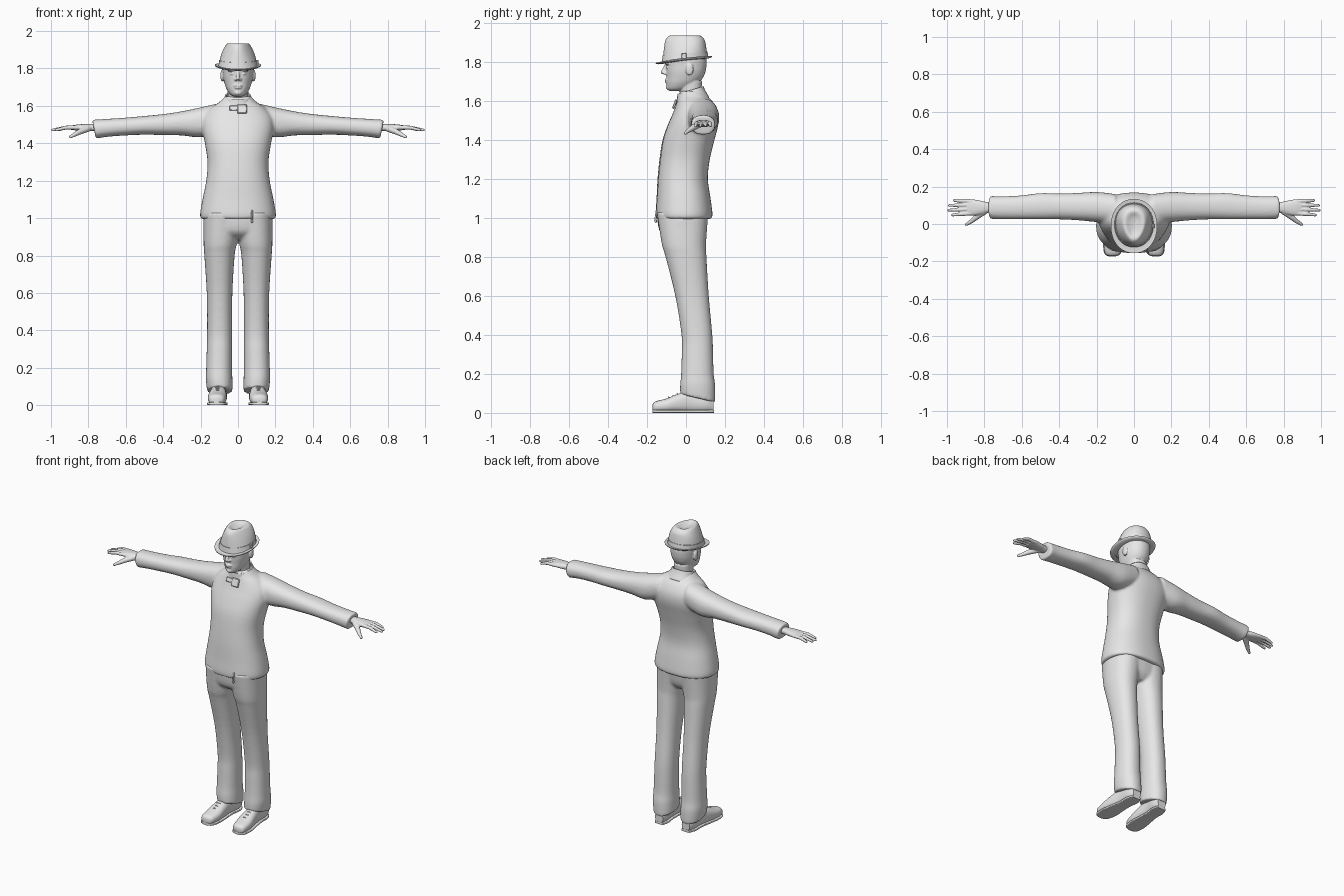
import bpy, bmesh, math
from mathutils import Vector, Matrix

if "Cube" in bpy.data.objects:
    bpy.data.objects.remove(bpy.data.objects["Cube"])

grey = bpy.data.materials.new("plain grey")
grey.diffuse_color = (0.8, 0.8, 0.8, 1)
grey.use_nodes = True
grey.node_tree.nodes["Principled BSDF"].inputs["Base Color"].default_value = grey.diffuse_color


def smooth_rows(rows, k=4):
    """Catmull-Rom interpolation between cross-section rows."""
    out = []
    for i in range(len(rows) - 1):
        p0, p1, p2 = rows[max(i - 1, 0)], rows[i], rows[i + 1]
        p3 = rows[min(i + 2, len(rows) - 1)]
        for j in range(k):
            t = j / k
            out.append([0.5 * (2 * b + (c - a) * t + (2 * a - 5 * b + 4 * c - d) * t * t
                               + (3 * b - a - 3 * c + d) * t ** 3)
                        for a, b, c, d in zip(p0, p1, p2, p3)])
    return out + [list(rows[-1])]


def skin(bm, rings, caps=True, closed=False):
    vs = [[bm.verts.new(p) for p in r] for r in rings]
    n = len(vs[0])
    pairs = list(zip(vs, vs[1:])) + ([(vs[-1], vs[0])] if closed else [])
    for a, b in pairs:
        for i in range(n):
            bm.faces.new((a[i], a[(i + 1) % n], b[(i + 1) % n], b[i]))
    if caps and not closed:
        bm.faces.new(vs[0][::-1])
        bm.faces.new(vs[-1])


def loft(bm, axis, rows, side=1, e=2.3, n=32, caps=True, k=4, closed=False, warp=None):
    """Rows are (position, a0, a1, b0, b1): extents of a superellipse across the axis."""
    rings = []
    for t, a0, a1, b0, b1 in (smooth_rows(rows, k) if k > 1 else rows):
        ring = []
        for i in range(n):
            w = 2 * math.pi * i / n
            c, s = math.cos(w), math.sin(w)
            a = (a0 + a1) / 2 + (a1 - a0) / 2 * math.copysign(abs(c) ** (2 / e), c)
            b = (b0 + b1) / 2 + (b1 - b0) / 2 * math.copysign(abs(s) ** (2 / e), s)
            p = {'x': (t, a, b), 'y': (a, t, b), 'z': (a, b, t)}[axis]
            p = warp(*p) if warp else p
            ring.append((p[0] * side, p[1], p[2]))
        rings.append(ring)
    skin(bm, rings, caps, closed)


def tube(bm, pts, radii, n=12):
    """Round-ended tube through points."""
    pts = [Vector(p) for p in pts]
    d0, d1 = (pts[0] - pts[1]).normalized(), (pts[-1] - pts[-2]).normalized()
    r0, r1 = radii[0], radii[-1]
    pts = [pts[0] + d0 * r0 * 0.8] + pts + [pts[-1] + d1 * r1 * 0.6, pts[-1] + d1 * r1]
    radii = [r0 * 0.4] + list(radii) + [r1 * 0.75, r1 * 0.25]
    rings = []
    for i, (p, r) in enumerate(zip(pts, radii)):
        d = (pts[min(i + 1, len(pts) - 1)] - pts[max(i - 1, 0)]).normalized()
        u = d.cross(Vector((0, 0, 1)) if abs(d.z) < 0.9 else Vector((1, 0, 0))).normalized()
        v = d.cross(u)
        rings.append([p + (u * math.cos(w) + v * math.sin(w)) * r
                      for w in (2 * math.pi * j / n for j in range(n))])
    skin(bm, rings)


def ball(bm, c, r):
    m = Matrix.Translation(c) @ Matrix.Diagonal((*r, 1))
    bmesh.ops.create_uvsphere(bm, u_segments=20, v_segments=12, radius=1, matrix=m)


def finish(name, bm, voxel=0, relax=4, angle=40):
    bmesh.ops.recalc_face_normals(bm, faces=bm.faces)
    me = bpy.data.meshes.new(name)
    bm.to_mesh(me)
    bm.free()
    me.materials.append(grey)
    ob = bpy.data.objects.new(name, me)
    bpy.context.collection.objects.link(ob)
    me.polygons.foreach_set("use_smooth", [True] * len(me.polygons))
    if voxel:  # fuse overlapping lofts into one skin
        m = ob.modifiers.new("fuse", 'REMESH')
        m.mode, m.voxel_size, m.use_smooth_shade = 'VOXEL', voxel, True
        m = ob.modifiers.new("relax", 'SMOOTH')
        m.factor, m.iterations = 0.5, relax
    else:
        me.set_sharp_from_angle(angle=math.radians(angle))
    return ob


# Coat: torso and two sleeves
bm = bmesh.new()
torso = [(.995, .197, -.15, .132), (1.02, .203, -.156, .136), (1.1, .19, -.151, .126),
         (1.2, .17, -.146, .112), (1.3, .163, -.136, .122), (1.4, .177, -.12, .146),
         (1.48, .192, -.092, .166), (1.54, .185, -.066, .165), (1.59, .145, -.048, .142),
         (1.62, .10, -.04, .115), (1.65, .07, -.03, .09)]
loft(bm, 'z', [(z, -h, h, a, b) for z, h, a, b in torso], n=48)
sleeve = [(.10, .0, .16, 1.46, 1.615), (.2, .01, .171, 1.432, 1.592), (.3, .02, .166, 1.442, 1.571),
          (.4, .025, .163, 1.444, 1.556), (.5, .025, .165, 1.446, 1.546), (.6, .025, .153, 1.442, 1.537),
          (.7, .025, .148, 1.435, 1.53), (.77, .027, .15, 1.425, 1.526)]
for s in (-1, 1):
    loft(bm, 'x', sleeve, s, warp=lambda x, y, z: (x + .2 * (z - 1.475) * max(0, x - .6) / .17, y, z))
coat = finish("coat", bm, .008, 5)

# Coat front edge strip and zip pull
bm = bmesh.new()
skin(bm, [[(.064, -.3, z), (.074, -.3, z), (.074, -.298, z), (.064, -.298, z)]
          for z in [1.005 + i * .02 for i in range(27)]])
strip = finish("front_edge", bm)
m = strip.modifiers.new("fit", 'SHRINKWRAP')
m.target, m.wrap_method, m.use_project_y, m.offset = coat, 'PROJECT', True, .002
m.use_negative_direction = False
bm = bmesh.new()
tube(bm, [(.075, -.15, 1.04), (.075, -.156, 1.0), (.075, -.155, .98)], [.004, .005, .006])
finish("zip_pull", bm)

# Collar with a folded tab under the chin
bm = bmesh.new()
loft(bm, 'z', [(1.59, -.092, .092, -.05, .12), (1.63, -.077, .077, -.046, .1),
               (1.657, -.069, .069, -.044, .09)], caps=False,
     warp=lambda x, y, z: (x, y, z + .3 * (y - .03)))
finish("collar", bm).modifiers.new("thickness", 'SOLIDIFY').thickness = .008
for name, c, size in (("collar_tab", (.022, -.058, 1.583), (.05, .012, .05)),
                      ("collar_tab_side", (-.022, -.054, 1.588), (.045, .01, .028))):
    bm = bmesh.new()
    bmesh.ops.create_cube(bm, size=1, matrix=Matrix.Translation(c) @ Matrix.Rotation(-.35, 4, 'X')
                          @ Matrix.Diagonal((*size, 1)))
    finish(name, bm).modifiers.new("soft", 'BEVEL').width = .003

# Trousers: hips and two legs with slanted hems
bm = bmesh.new()
loft(bm, 'z', [(.885, -.1, .1, -.08, .07), (.93, -.178, .178, -.135, .1), (1.03, -.184, .184, -.15, .115)])
leg = [(.075, .03, .165, -.03, .15), (.14, .03, .172, -.03, .15), (.2, .032, .17, -.025, .142),
       (.3, .032, .167, -.022, .139), (.4, .032, .165, -.023, .135), (.6, .03, .167, -.055, .117),
       (.8, .018, .18, -.105, .105), (.87, .005, .184, -.125, .103), (1.03, -.02, .184, -.15, .115)]
for s in (-1, 1):
    loft(bm, 'z', leg, s, e=2.2,
         warp=lambda x, y, z: (x, y, z - .25 * (y - .06) * max(0, .15 - z) / .08))
finish("trousers", bm, .008, 4)

# Shoes with soles and laces
for s, label in ((-1, "left"), (1, "right")):
    bm = bmesh.new()
    upper = [(-.172, .016, .012, .042), (-.158, .04, .004, .058), (-.1, .05, .002, .074),
             (-.04, .046, .002, .098), (.03, .038, .002, .115), (.1, .041, .002, .105), (.142, .028, .004, .08)]
    loft(bm, 'y', [(y, .105 - .06 * y - h, .105 - .06 * y + h, a, b) for y, h, a, b in upper], s, e=2.4)
    finish(label + "_shoe", bm)
    bm = bmesh.new()
    sole = [(-.173, .018), (-.158, .044), (-.1, .054), (-.03, .047), (.04, .04), (.1, .044), (.143, .03)]
    loft(bm, 'y', [(y, .105 - .06 * y - h, .105 - .06 * y + h, 0, .016) for y, h in sole], s, e=5)
    finish(label + "_sole", bm)
    bm = bmesh.new()
    for i in range(3):
        y, z, c = -.085 + i * .022, .081 + i * .009, .11
        tube(bm, [(s * (c - .025), y, z - .011), (s * c, y - .004, z), (s * (c + .025), y, z - .011)],
             [.003] * 3, 8)
    finish(label + "_laces", bm)

# Hands: wrist and palm, four fingers, thumb
for s, label in ((-1, "left"), (1, "right")):
    bm = bmesh.new()
    loft(bm, 'x', [(.72, .06, .115, 1.462, 1.504), (.78, .06, .116, 1.465, 1.503),
                   (.82, .05, .125, 1.465, 1.503), (.86, .045, .131, 1.468, 1.5),
                   (.895, .05, .13, 1.472, 1.494)], s, n=20)
    for y0, y1, tip in ((.058, .048, .972), (.08, .074, .992), (.101, .1, .987), (.121, .126, .962)):
        tube(bm, [(s * .86, y0, 1.484), (s * .92, (y0 + y1) / 2, 1.484), (s * tip, y1, 1.471)],
             [.0115, .0105, .0075])
    tube(bm, [(s * .80, .068, 1.48), (s * .845, .035, 1.462), (s * .873, .012, 1.447), (s * .897, -.003, 1.434)],
         [.018, .015, .0115, .008])
    finish(label + "_hand", bm, .0035, 2)

# Head: neck, skull, nose, brows, eyes, lips, ears
bm = bmesh.new()
loft(bm, 'z', [(1.57, -.06, .06, -.03, .085), (1.64, -.055, .055, -.03, .08), (1.7, -.056, .056, -.04, .082)])
skull = [(1.65, .02, -.083, -.03), (1.662, .042, -.096, .02), (1.69, .061, -.1, .062),
         (1.72, .072, -.1, .088), (1.75, .079, -.102, .1), (1.78, .082, -.103, .105),
         (1.81, .084, -.105, .105), (1.85, .08, -.095, .095), (1.88, .055, -.065, .065)]
loft(bm, 'z', [(z, -h, h, a, b) for z, h, a, b in skull], n=40, e=2.15)
tube(bm, [(0, -.1, 1.785), (0, -.11, 1.765), (0, -.119, 1.747)], [.009, .009, .011])
ball(bm, (0, -.099, 1.708), (.024, .011, .006))
ball(bm, (0, -.098, 1.697), (.02, .011, .006))
ball(bm, (0, -.09, 1.67), (.02, .014, .014))
for s in (-1, 1):
    ball(bm, (s * .011, -.108, 1.742), (.009, .012, .008))
    ball(bm, (s * .032, -.094, 1.79), (.026, .014, .007))
    ball(bm, (s * .03, -.091, 1.772), (.014, .011, .007))
    ball(bm, (s * .085, .018, 1.762), (.009, .021, .032))
finish("head", bm, .004, 2)


# Hat: pinched crown, band, curled brim, band knot
def crown_warp(x, y, z):
    up = min(max((z - 1.81) / .11, 0), 1)
    return x * (1 + 2.5 * y * up), y - .005, z + .12 * y * (1 - up)


bm = bmesh.new()
crown = [(1.808, .102, .116), (1.84, .098, .112), (1.88, .086, .107), (1.912, .071, .1),
         (1.931, .058, .085), (1.934, .044, .068), (1.924, .022, .045), (1.918, .004, .02)]
loft(bm, 'z', [(z, -a, a, -b, b) for z, a, b in crown], e=2.1, n=48, warp=crown_warp)
finish("hat_crown", bm, angle=60)
bm = bmesh.new()
loft(bm, 'z', [(z, -a, a, -b, b) for z, a, b in ((1.812, .1, .114), (1.812, .105, .119),
               (1.842, .101, .115), (1.842, .095, .11))], e=2.1, n=48, k=1, closed=True, warp=crown_warp)
finish("hat_band", bm)
bm = bmesh.new()
brim = [(1.806, .095, .11), (1.807, .11, .13), (1.811, .123, .144), (1.816, .124, .145),
        (1.814, .11, .13), (1.814, .095, .11)]
loft(bm, 'z', [(z, -a, a, -b, b) for z, a, b in brim], e=2.1, n=48, k=1, closed=True,
     warp=lambda x, y, z: (x, y - .011, z + .12 * y + .5 * x * x - .004))
finish("hat_brim", bm, angle=60)
bm = bmesh.new()
bmesh.ops.create_cube(bm, size=1, matrix=Matrix.Translation((.104, -.01, 1.828))
                      @ Matrix.Diagonal((.012, .024, .036, 1)))
finish("hat_band_knot", bm).modifiers.new("soft", 'BEVEL').width = .003
